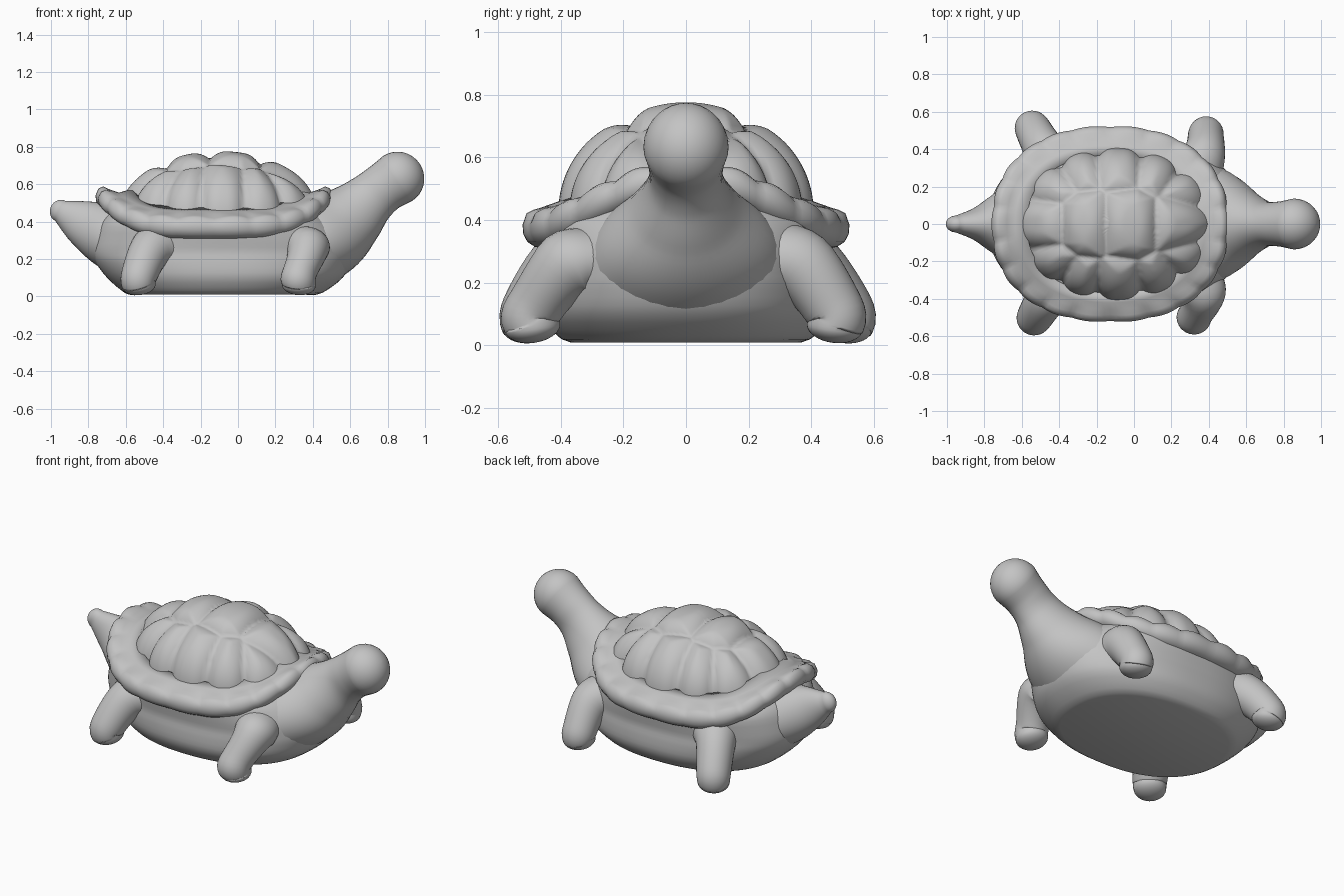
import bpy, bmesh, math
from mathutils import Vector

cube = bpy.data.objects.get("Cube")
if cube:
    bpy.data.objects.remove(cube, do_unlink=True)

grey = bpy.data.materials.new("plain grey")
grey.use_nodes = True
colour = (0.55, 0.55, 0.55, 1)
grey.diffuse_color = colour
grey.node_tree.nodes["Principled BSDF"].inputs["Base Color"].default_value = colour


def loft(name, rings, closed=False):
    """Skin a list of equal-length point rings; caps the ends unless closed."""
    n = len(rings[0])
    count = len(rings)
    verts = [tuple(p) for ring in rings for p in ring]
    faces = []
    for k in range(count if closed else count - 1):
        a, b = k * n, (k + 1) % count * n
        for i in range(n):
            j = (i + 1) % n
            faces.append((a + i, a + j, b + j, b + i))
    if not closed:
        faces.append(tuple(range(n))[::-1])
        faces.append(tuple(range((count - 1) * n, count * n)))
    mesh = bpy.data.meshes.new(name)
    mesh.from_pydata(verts, [], faces)
    bm = bmesh.new()
    bm.from_mesh(mesh)
    bmesh.ops.recalc_face_normals(bm, faces=bm.faces)
    for f in bm.faces:
        f.smooth = True
    bm.to_mesh(mesh)
    bm.free()
    mesh.materials.append(grey)
    obj = bpy.data.objects.new(name, mesh)
    bpy.context.collection.objects.link(obj)


def angles(n):
    return [2 * math.pi * i / n for i in range(n)]


def power(v, e):
    return math.copysign(abs(v) ** e, v)


def spline(points, steps):
    """Smooth curve through tuples of any length."""
    pts = [Vector(p) for p in points]
    pts = [pts[0] * 2 - pts[1]] + pts + [pts[-1] * 2 - pts[-2]]
    out = []
    for a, b, c, d in zip(pts, pts[1:], pts[2:], pts[3:]):
        for k in range(steps):
            t = k / steps
            out.append((b * 2 + (c - a) * t + (a * 2 - b * 5 + c * 4 - d) * t * t
                        + (b * 3 - a - c * 3 + d) * t ** 3) * 0.5)
    return out + [pts[-2]]


def limb(name, points, tip):
    """Tube through (x, y, z, height radius, side radius) points with a tip of given length."""
    path = spline(points, 7)
    centres = [Vector(p[:3]) for p in path]
    run = centres[-1] - centres[0]
    side = Vector((-run.y, run.x, 0)).normalized()
    rings = []

    def add_ring(centre, tangent, high, wide):
        up = tangent.cross(side)
        ring = [centre + up * high * math.sin(t) + side * wide * math.cos(t) for t in angles(32)]
        rings.append([(p.x, p.y, max(p.z, 0)) for p in ring])

    for i, p in enumerate(path):
        tangent = (centres[min(i + 1, len(path) - 1)] - centres[max(i - 1, 0)]).normalized()
        add_ring(centres[i], tangent, p[3], p[4])
    high, wide = path[-1][3], path[-1][4]
    for k in range(1, 10):
        a = k / 9 * math.radians(88)
        add_ring(centres[-1] + tangent * tip * math.sin(a), tangent,
                 high * math.cos(a), wide * math.cos(a))
    loft(name, rings)


# Body: rounded rings of (height, back x, front x, half width)
body_rings = [(0.01, -0.57, 0.42, 0.37), (0.03, -0.62, 0.47, 0.41), (0.1, -0.70, 0.56, 0.455),
              (0.18, -0.76, 0.60, 0.46), (0.24, -0.78, 0.61, 0.455), (0.31, -0.77, 0.59, 0.465),
              (0.4, -0.74, 0.52, 0.47), (0.46, -0.68, 0.45, 0.40)]
loft("body", [[((x0 + x1) / 2 + (x1 - x0) / 2 * power(math.cos(t), 0.87),
                w * power(math.sin(t), 0.87), z) for t in angles(80)]
              for z, x0, x1, w in spline(body_rings, 3)])

# Neck with head, and tail, flaring into the body
limb("neck_and_head", [(0.3, 0, 0.22, 0.23, 0.37), (0.49, 0, 0.33, 0.22, 0.28),
                       (0.61, 0, 0.43, 0.182, 0.175), (0.7, 0, 0.515, 0.145, 0.122),
                       (0.775, 0, 0.578, 0.134, 0.12), (0.855, 0, 0.632, 0.143, 0.136)], 0.14)
limb("tail", [(-0.55, 0, 0.25, 0.18, 0.26), (-0.71, 0, 0.335, 0.165, 0.18),
              (-0.84, 0, 0.4, 0.12, 0.09), (-0.95, 0, 0.458, 0.06, 0.045)], 0.055)

# Legs: name, foot x, foot y, knee x, knee y
for name, fx, fy, kx, ky in [("front_right_leg", 0.325, -0.49, 0.375, -0.38),
                             ("front_left_leg", 0.385, 0.475, 0.375, 0.37),
                             ("back_right_leg", -0.53, -0.495, -0.465, -0.39),
                             ("back_left_leg", -0.54, 0.505, -0.475, 0.39)]:
    limb(name, [(kx * 0.8, ky * 0.7, 0.27, 0.14, 0.17), (kx, ky, 0.25, 0.115, 0.115),
                (fx, fy, 0.11, 0.096, 0.096), (fx, fy, 0.06, 0.09, 0.09)], 0.052)

# Shell dome: ellipsoid with cushioned plates around seed points
seeds = [(x, 0) for x in (-0.49, -0.27, -0.03, 0.26)]
for side in (-1, 1):
    seeds += [(x, side * y) for x, y in ((-0.46, 0.24), (-0.31, 0.34), (-0.08, 0.36),
                                         (0.15, 0.34), (0.32, 0.21))]


def plate_height(x, y):
    near = sorted(math.hypot(x - sx, y - sy) for sx, sy in seeds)
    t = min(1, (near[1] - near[0]) / 0.18)
    return 0.042 * t * (2 - t)


dome_rings = []
for k in range(1, 49):
    phi = k / 48 * math.pi / 2
    ring = []
    for t in angles(144):
        d = Vector((math.sin(phi) * math.cos(t), math.sin(phi) * math.sin(t), math.cos(phi)))
        p = Vector((0.495 * d.x - 0.1, 0.365 * d.y, 0.43 + 0.305 * d.z))
        normal = Vector((d.x / 0.495, d.y / 0.365, d.z / 0.305)).normalized()
        ring.append(p + normal * plate_height(p.x, p.y))
    dome_rings.append(ring)
loft("shell_dome", dome_rings)

# Shell rim: scalloped skirt that rises at the neck and tail
rim_rings = []
for t in angles(176):
    rise = abs(math.cos(t)) ** 4
    scallop = abs(math.cos(11 * t)) - 0.6
    gutter = 0.455 + 0.1 * rise
    lip = 0.405 + 0.155 * rise
    crest = lip + 0.015 * scallop
    profile = [(0.7, gutter + 0.02), (0.8, gutter), (0.87, (gutter + lip) / 2 + 0.012),
               (0.93, crest + 0.022), (0.97, crest + 0.012), (0.995, lip - 0.02),
               (0.99, lip - 0.05), (0.965, lip - 0.075), (0.92, lip - 0.09), (0.7, lip - 0.12)]
    ring = []
    for s, z in profile:
        if s > 0.9:
            s *= 1 + 0.012 * scallop
        ring.append((-0.127 + 0.635 * s * power(math.cos(t), 0.88),
                     0.525 * s * power(math.sin(t), 0.88), z))
    rim_rings.append(ring)
loft("shell_rim", rim_rings, closed=True)
